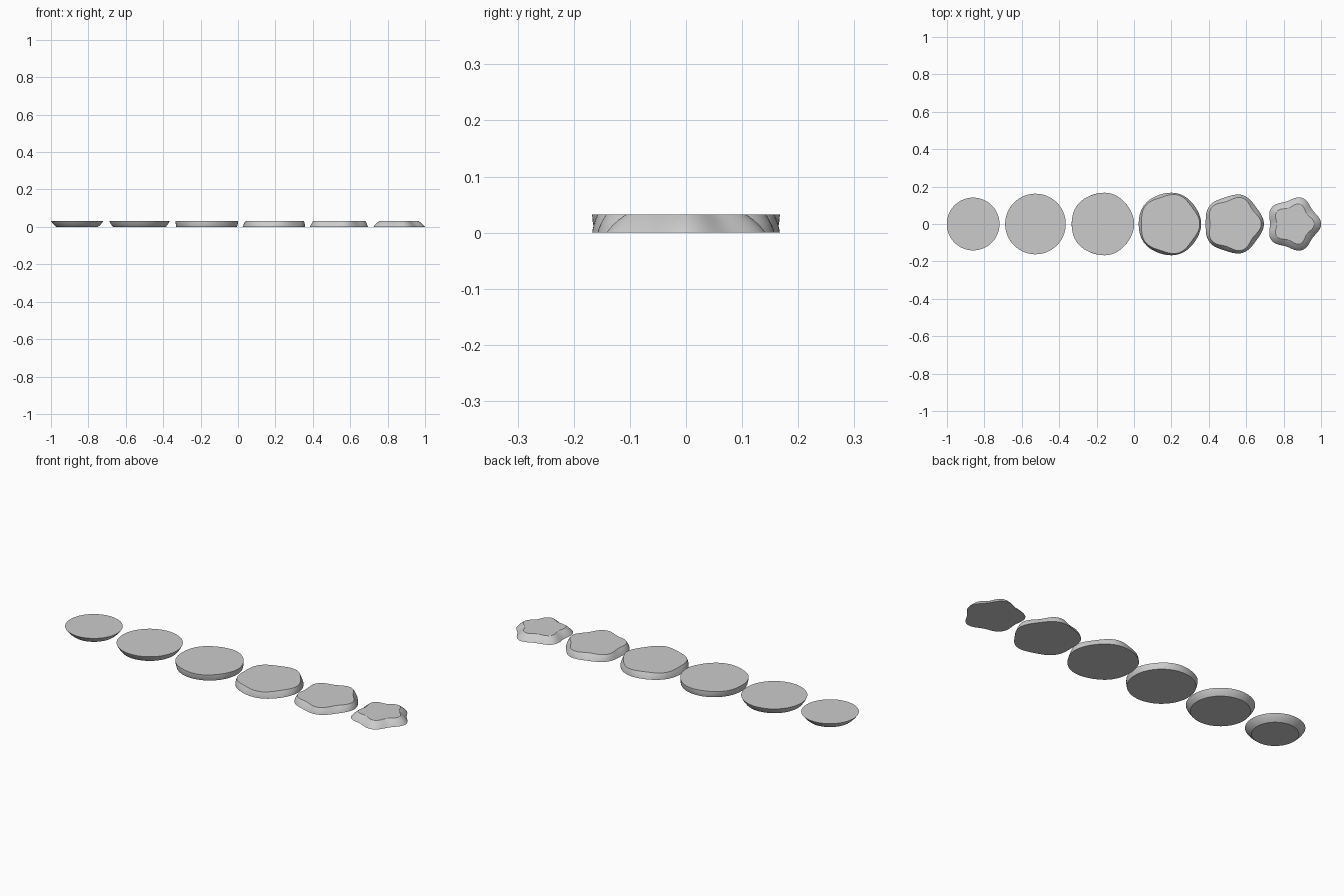
import bpy, bmesh
from math import pi, cos, sin, sqrt, radians

cube = bpy.data.objects.get("Cube")
if cube:
    bpy.data.objects.remove(cube)

THICKNESS = 0.0325
SIDES = 80
RINGS = 5
BULGE = 1.7      # vertical squash of the rounded body

grey = bpy.data.materials.new("light_grey")
grey.use_nodes = True
colour = (0.6, 0.6, 0.6, 1)
grey.diffuse_color = colour
grey.node_tree.nodes["Principled BSDF"].inputs["Base Color"].default_value = colour

# Cut outlines from the bottom to the top of the body:
# mean radius and depth of the five-lobed ripple
cuts = [(0.111, 0), (0.141, 0), (0.162, 0), (0.167, 0.002),
        (0.1555, 0.006), (0.1365, 0.0105), (0.1, 0.011)]
centres = [-0.86, -0.527, -0.168, 0.19, 0.533, 0.853]


def make_slice(name, x, lower, upper):
    """Rounded slab whose outline blends from the lower cut to the upper one."""
    bm = bmesh.new()
    rings = []
    for i in range(RINGS):
        t = i / (RINGS - 1)
        swell = BULGE * THICKNESS ** 2 * t * (1 - t)
        radius = sqrt(lower[0] ** 2 * (1 - t) + upper[0] ** 2 * t + swell)
        ripple = lower[1] * (1 - t) + upper[1] * t
        ring = []
        for s in range(SIDES):
            a = 2 * pi * s / SIDES
            r = radius + ripple * cos(5 * a)
            ring.append(bm.verts.new((r * cos(a), r * sin(a), t * THICKNESS)))
        rings.append(ring)
    for a, b in zip(rings, rings[1:]):
        for s in range(SIDES):
            n = (s + 1) % SIDES
            bm.faces.new((a[s], a[n], b[n], b[s]))
    # Flat cut faces
    bm.faces.new(rings[0][::-1])
    bm.faces.new(rings[-1])
    mesh = bpy.data.meshes.new(name)
    bm.to_mesh(mesh)
    bm.free()
    mesh.materials.append(grey)
    obj = bpy.data.objects.new(name, mesh)
    obj.location.x = x
    bpy.context.collection.objects.link(obj)
    bpy.ops.object.select_all(action="DESELECT")
    obj.select_set(True)
    bpy.context.view_layer.objects.active = obj
    bpy.ops.object.shade_smooth_by_angle(angle=radians(30))


# Slices laid out in a row, lowest first
names = ["base", "lower", "lower_middle", "upper_middle", "upper", "crown"]
for name, x, lower, upper in zip(names, centres, cuts, cuts[1:]):
    make_slice(name + "_slice", x, lower, upper)
